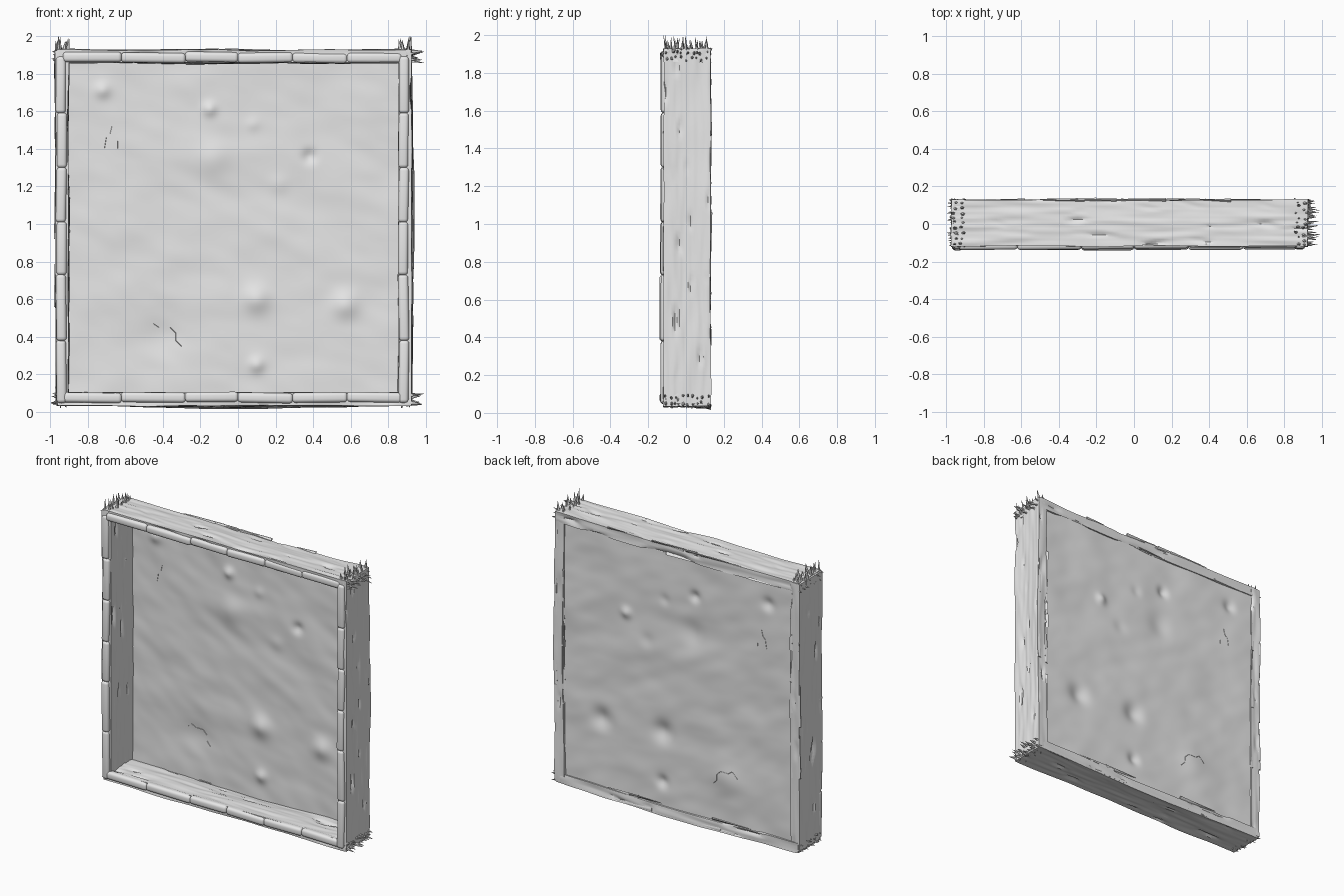
import bpy, bmesh, math, random
from mathutils import Vector, Matrix, noise

random.seed(4)
cube = bpy.data.objects.get("Cube")
if cube:
    bpy.data.objects.remove(cube, do_unlink=True)

grey = bpy.data.materials.new("pale_grey")
grey.use_nodes = True
grey.diffuse_color = (0.8, 0.8, 0.8, 1)
grey.node_tree.nodes["Principled BSDF"].inputs["Base Color"].default_value = (0.8, 0.8, 0.8, 1)


def finish(name, bm, angle=40):
    bmesh.ops.recalc_face_normals(bm, faces=bm.faces)
    mesh = bpy.data.meshes.new(name)
    bm.to_mesh(mesh)
    bm.free()
    mesh.materials.append(grey)
    obj = bpy.data.objects.new(name, mesh)
    bpy.context.collection.objects.link(obj)
    bpy.ops.object.select_all(action='DESELECT')
    obj.select_set(True)
    bpy.context.view_layer.objects.active = obj
    bpy.ops.object.shade_smooth_by_angle(angle=math.radians(angle))


def lay_flat(bm, horizontal):
    # Parts are modelled upright; horizontal ones swap x and z
    if horizontal:
        for v in bm.verts:
            v.co = Vector((v.co.z, v.co.y, v.co.x))


def spike(bm, base, direction, radius, height, flat=1.0):
    turn = Vector((0, 0, 1)).rotation_difference(direction.normalized()).to_matrix().to_4x4()
    place = (Matrix.Translation(base) @ turn @ Matrix.Diagonal((1, flat, 1, 1))
             @ Matrix.Translation((0, 0, height / 2)))
    bmesh.ops.create_cone(bm, cap_ends=True, segments=5, radius1=radius,
                          radius2=0.001, depth=height, matrix=place)


def plank(name, across, start, end, low_tips, high_tips, bow, horizontal, seed):
    thick, back, front = 0.068, 0.129, -0.118
    middle = (back + front) / 2
    bm = bmesh.new()
    size = (thick, back - front, end - start)
    bmesh.ops.create_cube(bm, size=1, matrix=Matrix.Translation(
        (across, middle, (start + end) / 2)) @ Matrix.Diagonal((*size, 1)))
    # Slice into a fine grid, one direction at a time
    for axis, cuts in ((2, 90), (1, 20), (0, 4)):
        edges = [e for e in bm.edges
                 if abs((e.verts[0].co - e.verts[1].co).normalized()[axis]) > 0.9]
        bmesh.ops.subdivide_edges(bm, edges=edges, cuts=cuts, use_grid_fill=True)
    bm.normal_update()
    # Wavy outline, grain, scattered gouges and a bowed rear half
    moves = []
    for v in bm.verts:
        x, y, z = v.co
        wave = 0.007 * noise.noise(Vector((x * 9 + seed, y * 3, z * 2.5)))
        grain = 0.006 * noise.noise(Vector((x * 40, y * 40 + seed, z * 4)))
        gouge = noise.noise(Vector((x * 25 + seed, y * 28, z * 5)))
        move = v.normal * (wave + grain - 0.04 * max(0, gouge - 0.36))
        arch = math.sin(math.pi * (z - start) / (end - start)) ** 2
        move.x += bow * arch * max(0, (y - middle) / (back - middle))
        moves.append(move)
    for v, move in zip(bm.verts, moves):
        v.co += move
    # Splintered ends
    for tip, sign, reach in ((start, -1, low_tips), (end, 1, high_tips)):
        for i in range(9):
            y = front + 0.016 + i * 0.027
            for side in (-1, 1):
                base = Vector((across + side * random.uniform(0.004, 0.024),
                               y + random.uniform(-0.008, 0.008), tip - sign * 0.025))
                lean = Vector((side * random.uniform(0, 0.2), random.uniform(-0.2, 0.2), sign))
                spike(bm, base, lean, random.uniform(0.01, 0.019),
                      0.025 + reach * random.uniform(0.3, 1), 0.7)
    # Long slivers lifting from the rear edge
    for i in range(10):
        z = start + (end - start) * random.uniform(0.2, 0.8)
        side = random.choice((-1, 1))
        spike(bm, Vector((across + side * 0.03, random.uniform(0.122, 0.13), z)),
              Vector((side * 0.02, 0.008, random.choice((-1, 1)))), 0.013,
              random.uniform(0.15, 0.32), 0.5)
    lay_flat(bm, horizontal)
    finish(name, bm)


plank("right_side_plank", -0.936, 0.05, 1.92, 0.03, 0.08, 0.006, False, 1)
plank("left_side_plank", 0.888, 0.05, 1.92, 0.03, 0.08, 0.015, False, 12)
plank("top_plank", 1.892, -0.96, 0.92, 0.035, 0.07, -0.008, True, 23)
plank("bottom_plank", 0.069, -0.96, 0.92, 0.035, 0.07, -0.017, True, 34)


# Rounded trim pieces along the front edges
def trim(name, across, stops, slant, horizontal):
    bm = bmesh.new()
    for a, b in zip(stops, stops[1:]):
        piece = bmesh.new()
        tilt = Matrix.Rotation(random.uniform(-0.02, 0.02), 4, 'Y')
        lean = Matrix.Rotation(-slant, 4, 'X')
        depth = -0.114 + slant * ((a + b) / 2 - stops[0]) + random.uniform(-0.004, 0.004)
        place = (Matrix.Translation((across + random.uniform(-0.004, 0.004), depth, (a + b) / 2))
                 @ lean @ tilt @ Matrix.Diagonal((0.054, 0.05, b - a + 0.004, 1)))
        bmesh.ops.create_cube(piece, size=1, matrix=place)
        bmesh.ops.bevel(piece, geom=piece.edges[:], offset=0.019, segments=4,
                        profile=0.5, affect='EDGES')
        temp = bpy.data.meshes.new("piece")
        piece.to_mesh(temp)
        piece.free()
        bm.from_mesh(temp)
        bpy.data.meshes.remove(temp)
    lay_flat(bm, horizontal)
    finish(name, bm, 50)


rises = (0.05, 0.38, 0.73, 1.01, 1.3, 1.59, 1.89)
runs = (-0.93, -0.62, -0.28, 0.0, 0.29, 0.58, 0.87)
trim("right_side_trim", -0.94, rises, 0.003, False)
trim("left_side_trim", 0.88, rises, 0.006, False)
trim("top_trim", 1.885, runs, 0.009, True)
trim("bottom_trim", 0.077, runs, 0.003, True)

# Battered sheet: x, z, radius and bulge toward the front
dents = ((-0.72, 1.71, 0.04, 0.018), (-0.15, 1.61, 0.035, 0.02), (0.08, 1.53, 0.035, 0.007),
         (0.38, 1.36, 0.035, -0.018), (-0.13, 1.34, 0.085, 0.018), (0.1, 0.6, 0.07, 0.028),
         (0.57, 0.57, 0.07, 0.028), (0.1, 0.25, 0.04, 0.02), (-0.4, 0.42, 0.11, -0.012),
         (0.22, 1.21, 0.05, 0.007), (-0.6, 1.0, 0.13, 0.008))


def sheet_y(x, z):
    y = 0.119 + 0.008 * noise.noise(Vector((x * 3, 2, z * 4)))
    y += 0.003 * noise.noise(Vector((x * 7 + z * 4, 5, z * 9)))
    for dx, dz, r, bulge in dents:
        y -= bulge * math.exp(-((x - dx) ** 2 + (z - dz) ** 2) / (r * r))
    return y


bm = bmesh.new()
bmesh.ops.create_grid(bm, x_segments=130, y_segments=130, size=0.91)
for v in bm.verts:
    x, z = v.co.x - 0.025, v.co.y + 0.98
    v.co = Vector((x, sheet_y(x, z), z))
finish("dented_panel", bm, 60)

# Fine cracks: narrow raised ribs crossing the sheet
cracks = {"lower_crack": ((-0.49, 0.43), (-0.45, 0.47), (-0.42, 0.45), (-0.36, 0.45),
                          (-0.33, 0.42), (-0.33, 0.38), (-0.3, 0.35)),
          "upper_crack": ((-0.71, 1.4), (-0.7, 1.46), (-0.68, 1.48), (-0.67, 1.52)),
          "short_crack": ((-0.64, 1.4), (-0.64, 1.44))}
for name, path in cracks.items():
    bm = bmesh.new()
    rows = []
    for x, z in path:
        y = sheet_y(x, z)
        rows.append([bm.verts.new((x + dx, y + dy, z + dx)) for dx, dy in
                     ((-0.001, 0), (0, -0.002), (0.001, 0), (0, 0.002))])
    for r, s in zip(rows, rows[1:]):
        for i in range(4):
            bm.faces.new((r[i], r[i - 1], s[i - 1], s[i]))
    finish(name, bm, 20)
